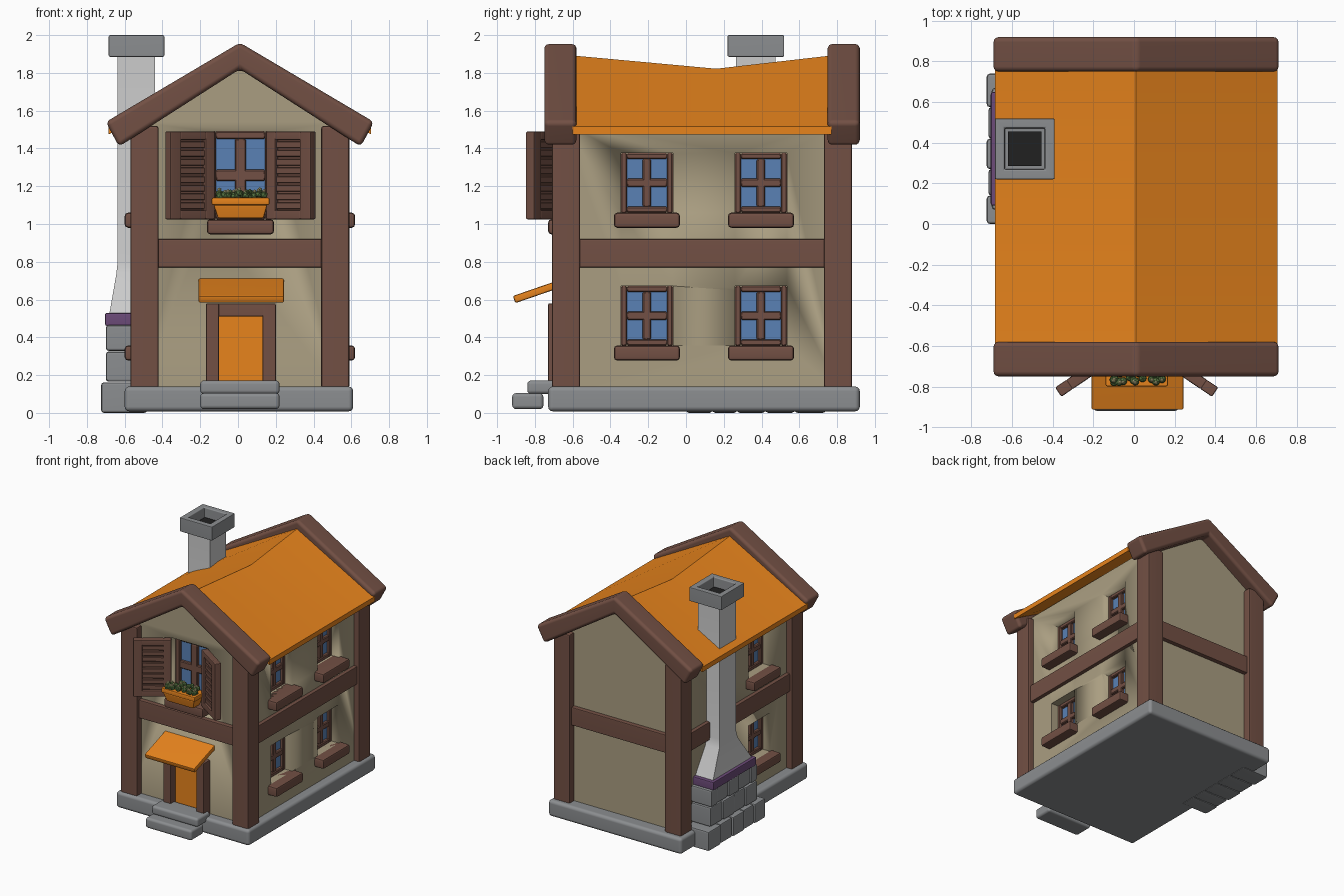
import bpy, bmesh, math, random
from mathutils import Matrix, Vector

if "Cube" in bpy.data.objects:
    bpy.data.objects.remove(bpy.data.objects["Cube"])

random.seed(4)
I = Matrix.Identity(4)

def material(name, rgb):
    m = bpy.data.materials.new(name)
    m.diffuse_color = (*rgb, 1)
    m.use_nodes = True
    m.node_tree.nodes["Principled BSDF"].inputs["Base Color"].default_value = m.diffuse_color
    return m

WOOD = material("wood", (0.17, 0.08, 0.058))
TILE = material("orange", (0.80, 0.23, 0.012))
WALL = material("plaster", (0.40, 0.34, 0.22))
GLASS = material("glass", (0.10, 0.22, 0.46))
STONE = material("stone", (0.26, 0.27, 0.28))
PURPLE = material("purple", (0.15, 0.07, 0.19))
GREEN = material("leaf", (0.09, 0.17, 0.05))
PETAL = material("petal", (0.65, 0.60, 0.30))
SOOT = material("soot", (0.015, 0.015, 0.015))

def finish(name, bm, mat, bevel=0.0, seg=2):
    bmesh.ops.recalc_face_normals(bm, faces=bm.faces)
    if bevel:
        edges = [e for e in bm.edges if e.calc_face_angle(0) > 0.35]
        bmesh.ops.bevel(bm, geom=edges, offset=bevel, segments=seg, profile=0.5, affect='EDGES')
    me = bpy.data.meshes.new(name)
    bm.to_mesh(me)
    bm.free()
    ob = bpy.data.objects.new(name, me)
    bpy.context.collection.objects.link(ob)
    if mat:
        me.materials.append(mat)
    bpy.ops.object.select_all(action='DESELECT')
    bpy.context.view_layer.objects.active = ob
    ob.select_set(True)
    bpy.ops.object.shade_smooth_by_angle(angle=math.radians(40))
    if bevel:
        ob.modifiers.new("weighted", 'WEIGHTED_NORMAL').keep_sharp = True
    return ob

def add_box(bm, x0, x1, y0, y1, z0, z1, M=I):
    S = Matrix.Translation(((x0+x1)/2, (y0+y1)/2, (z0+z1)/2)) @ Matrix.Diagonal((x1-x0, y1-y0, z1-z0, 1))
    bmesh.ops.create_cube(bm, size=1, matrix=M @ S)

def boxes(name, items, mat, bevel=0.015, M=I, seg=2):
    bm = bmesh.new()
    for b in items:
        add_box(bm, *b, M)
    return finish(name, bm, mat, bevel, seg)

def prism(name, pts, y0, y1, mat, bevel=0.0):
    bm = bmesh.new()
    f = bm.faces.new([bm.verts.new((x, y0, z)) for x, z in pts])
    ext = bmesh.ops.extrude_face_region(bm, geom=[f])
    bmesh.ops.translate(bm, vec=(0, y1-y0, 0), verts=[v for v in ext["geom"] if isinstance(v, bmesh.types.BMVert)])
    return finish(name, bm, mat, bevel, 3)

def loft(name, rings, mat, bevel=0.0):
    # rings: (z, x0, x1, y0, y1)
    bm = bmesh.new()
    loops = [[bm.verts.new(p) for p in ((a, c, z), (b, c, z), (b, d, z), (a, d, z))] for z, a, b, c, d in rings]
    for lo, hi in zip(loops, loops[1:]):
        for i in range(4):
            bm.faces.new((lo[i], lo[(i+1) % 4], hi[(i+1) % 4], hi[i]))
    bm.faces.new(loops[0][::-1])
    bm.faces.new(loops[-1])
    return finish(name, bm, mat, bevel)

# Foundation, walls and gables
boxes("foundation", [(-0.60, 0.61, -0.73, 0.92, 0.008, 0.14)], STONE, 0.025, seg=3)
walls = boxes("walls", [(-0.52, 0.54, -0.65, 0.82, 0.10, 1.54)], WALL, 0)
for n, y0, y1 in (("front", -0.65, -0.60), ("back", 0.77, 0.82)):
    prism(n + "_gable", [(-0.52, 1.54), (0.54, 1.54), (0.01, 1.87)], y0, y1, WALL)

# Timber posts and middle beams
posts = [(x, x + 0.15, y, y + 0.15, 0.13, 1.52) for x in (-0.57, 0.44) for y in (-0.71, 0.73)]
boxes("corner_posts", posts, WOOD, 0.015)
boxes("middle_beams", [(-0.45, 0.47, -0.685, -0.60, 0.77, 0.92), (-0.45, 0.47, 0.78, 0.855, 0.77, 0.92),
                       (-0.55, -0.48, -0.60, 0.76, 0.77, 0.92), (0.50, 0.57, -0.60, 0.76, 0.77, 0.92)], WOOD, 0.01)

# Gable rafters
half = [(0.71, 1.54), (0.64, 1.41)]
rafter = [(0.01, 1.96)] + [(0.01+x, z) for x, z in half] + [(0.01, 1.82)] + [(0.01-x, z) for x, z in half[::-1]]
for n, y0 in (("front", -0.75), ("back", 0.75)):
    prism(n + "_rafters", rafter, y0, y0 + 0.17, WOOD, 0.025)

# Sagging roof sheet
bm = bmesh.new()
rows = [[bm.verts.new(p) for p in ((-0.685, y, 1.515), (0.01, y, r), (0.705, y, 1.515),
                                  (0.705, y, 1.475), (0.01, y, r - 0.045), (-0.685, y, 1.475))]
        for y, r in ((-0.60, 1.892), (0.16, 1.822), (0.77, 1.892))]
for a, b in zip(rows, rows[1:]):
    for i in range(6):
        bm.faces.new((a[i], a[(i+1) % 6], b[(i+1) % 6], b[i]))
for r in (rows[0], rows[-1]):
    bm.faces.new((r[0], r[1], r[4], r[5]))
    bm.faces.new((r[1], r[2], r[3], r[4]))
finish("roof", bm, TILE)

# Windows: local x across, -y outward, origin at bottom centre on the wall plane
cutter_bm = bmesh.new()
def window(name, M, w, h, rim, mid, sill_w):
    add_box(cutter_bm, -w/2, w/2, -0.05, 0.11, 0, h, M)
    u, m, d = w/2, mid/2, (0.06, 0.105)
    boxes(name + "_frame", [(-u, -u + rim, *d, 0, h), (u - rim, u, *d, 0, h), (-u + rim, u - rim, *d, 0, rim),
          (-u + rim, u - rim, *d, h - rim, h), (-m, m, *d, rim, h - rim),
          (-u + rim, u - rim, *d, h/2 - m, h/2 + m)], WOOD, 0.006, M, 1)
    boxes(name + "_glass", [(-u + 0.01, u - 0.01, 0.085, 0.108, 0.01, h - 0.01)], GLASS, 0, M)
    boxes(name + "_sill", [(-sill_w/2, sill_w/2, -0.08, 0.07, -0.08, 0.0)], WOOD, 0.018, M)

for z, level in ((0.357, "lower"), (1.06, "upper")):
    for i, y in enumerate((-0.207, 0.397)):
        window(f"right_{level}_window_{i+1}", Matrix.Translation((0.54, y, z)) @ Matrix.Rotation(math.pi/2, 4, 'Z'),
               0.275, 0.315, 0.032, 0.045, 0.35)
    window(f"left_{level}_window", Matrix.Translation((-0.52, -0.207, z)) @ Matrix.Rotation(-math.pi/2, 4, 'Z'),
           0.275, 0.315, 0.032, 0.045, 0.35)
window("front_window", Matrix.Translation((0.013, -0.65, 1.025)), 0.34, 0.465, 0.04, 0.06, 0.355)
cutter = finish("window_cutter", cutter_bm, None)
cutter.hide_render = True
cutter.hide_set(True)
cut = walls.modifiers.new("window_openings", 'BOOLEAN')
cut.operation, cut.object, cut.solver = 'DIFFERENCE', cutter, 'EXACT'

# Open shutters with slats
for s, n in ((-1, "left"), (1, "right")):
    M = Matrix.Translation((0.013 + s*0.165, -0.645, 1.025)) @ Matrix.Rotation(-s*math.radians(34), 4, 'Z')
    def side(a, b, *rest):
        return (min(s*a, s*b), max(s*a, s*b), *rest)
    L, y = 0.285, (-0.055, 0.0)
    boxes(n + "_shutter", [side(0, 0.06, *y, 0, 0.465), side(L - 0.07, L, *y, 0, 0.465),
          side(0.055, L - 0.065, *y, 0, 0.05), side(0.055, L - 0.065, *y, 0.42, 0.465)], WOOD, 0.008, M)
    slats = [side(0.05, L - 0.06, -0.043, -0.013, 0.055 + i*0.046, 0.09 + i*0.046) for i in range(8)]
    boxes(n + "_shutter_slats", slats + [side(0.05, L - 0.06, -0.03, -0.02, 0.04, 0.43)], WOOD, 0.003, M, 1)

# Flower box with plants
loft("flower_box", [(1.03, -0.105, 0.135, -0.775, -0.685), (1.10, -0.13, 0.155, -0.79, -0.67)], TILE, 0.008)
boxes("flower_box_rim", [(-0.14, 0.167, -0.80, -0.66, 1.10, 1.14)], TILE, 0.01)
leaves, petals = bmesh.new(), bmesh.new()
for i in range(36):
    p = Vector((0.013 + random.uniform(-0.125, 0.125), random.uniform(-0.785, -0.675), 1.145 + random.uniform(0, 0.02)))
    bmesh.ops.create_icosphere(leaves, subdivisions=1, radius=0.022, matrix=Matrix.Translation(p))
    if i % 2 == 0:
        bmesh.ops.create_icosphere(petals, subdivisions=1, radius=0.010, matrix=Matrix.Translation(p + Vector((0, -0.005, 0.022))))
finish("plants", leaves, GREEN)
finish("flowers", petals, PETAL)

# Door, frame, canopy and steps
boxes("door_frame", [(-0.17, -0.10, -0.73, -0.62, 0.13, 0.58), (0.13, 0.20, -0.73, -0.62, 0.13, 0.58),
                     (-0.11, 0.14, -0.725, -0.62, 0.51, 0.58)], WOOD, 0.008)
boxes("door", [(-0.11, 0.14, -0.67, -0.62, 0.13, 0.52)], TILE, 0)
T = Matrix.Translation((0.017, -0.91, 0.60)) @ Matrix.Rotation(math.radians(19), 4, 'X')
boxes("door_canopy", [(-0.227, 0.227, 0, 0.30, -0.02, 0.02)], TILE, 0.01, T)
boxes("steps", [(-0.20, 0.22, -0.92, -0.755, 0.02, 0.105), (-0.20, 0.22, -0.84, -0.67, 0.10, 0.172)], STONE, 0.02, seg=3)

# Chimney: stone courses, ledge, flue and cap
stones = []
for z0, z1, x, cuts in ((0.0, 0.162, -0.725, (0.0, 0.14, 0.27, 0.42, 0.575, 0.74)),
                        (0.165, 0.325, -0.70, (0.07, 0.22, 0.36, 0.51, 0.67)),
                        (0.328, 0.465, -0.70, (0.07, 0.15, 0.30, 0.44, 0.58, 0.67))):
    stones += [(x + 0.008*(i % 2), -0.48, a, b, z0, z1) for i, (a, b) in enumerate(zip(cuts, cuts[1:]))]
boxes("chimney_stones", stones, STONE, 0.016)
boxes("chimney_ledge", [(-0.705, -0.48, 0.09, 0.65, 0.46, 0.53)], PURPLE, 0.012)
loft("chimney_flue", [(0.50, -0.685, -0.44, 0.11, 0.63), (0.53, -0.68, -0.44, 0.12, 0.62), (0.73, -0.645, -0.44, 0.25, 0.49),
                      (0.80, -0.637, -0.44, 0.265, 0.475), (1.90, -0.637, -0.44, 0.265, 0.475)], None)
bm = bmesh.new()
add_box(bm, -0.685, -0.39, 0.22, 0.52, 1.885, 2.0)
top = max(bm.faces, key=lambda f: f.calc_center_median().z)
bmesh.ops.inset_individual(bm, faces=[top], thickness=0.068)
hole = bmesh.ops.extrude_discrete_faces(bm, faces=[top])["faces"][0]
bmesh.ops.translate(bm, verts=hole.verts, vec=(0, 0, -0.09))
finish("chimney_cap", bm, STONE, 0.008)
boxes("chimney_soot", [(-0.619, -0.456, 0.286, 0.454, 1.90, 1.93)], SOOT, 0)
